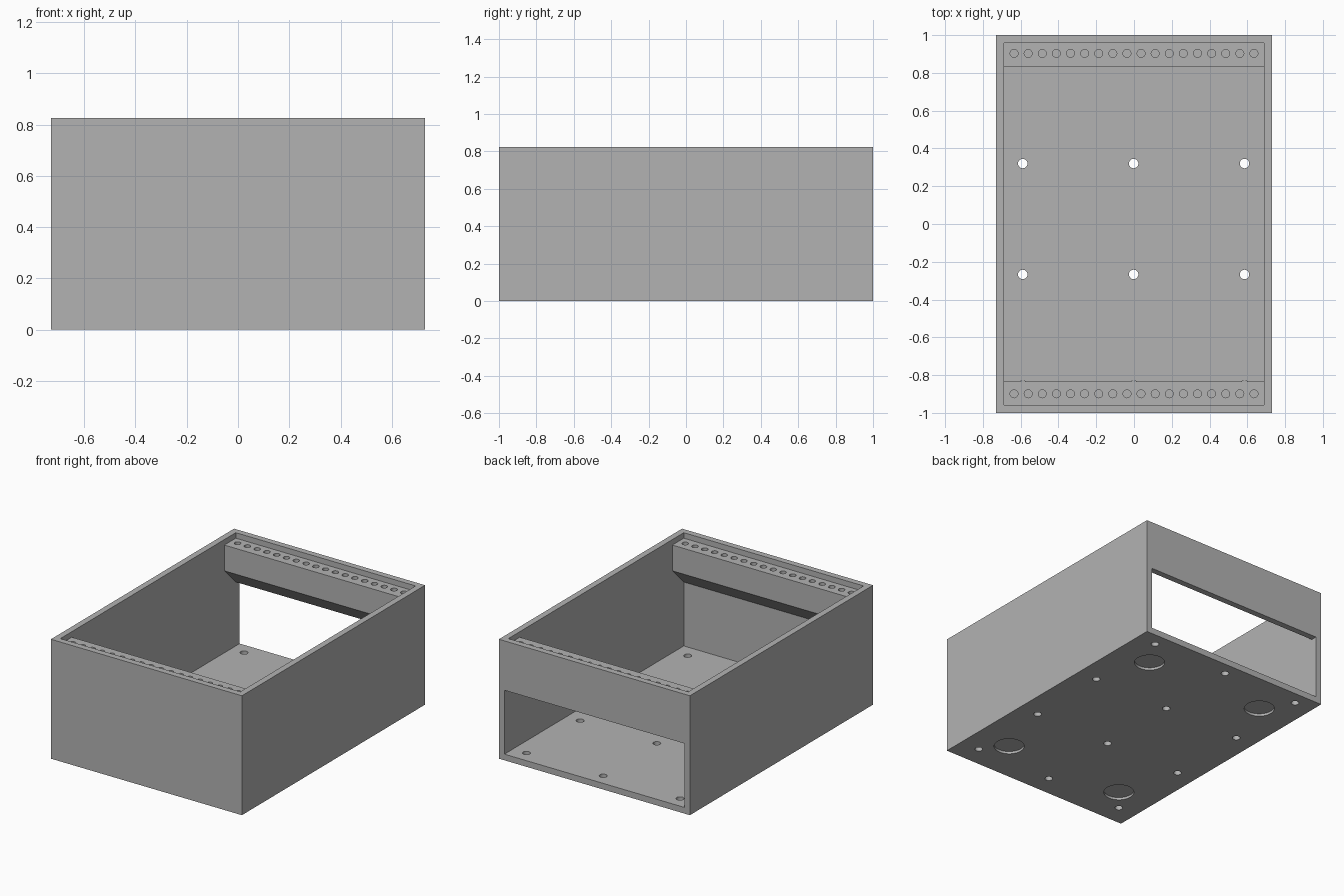
import bpy, bmesh
from mathutils import Matrix, Vector

if "Cube" in bpy.data.objects:
    bpy.data.objects.remove(bpy.data.objects["Cube"])

W, L, H = 0.73, 1.0, 0.825      # half width, half length, height
T = 0.0425                      # wall and floor thickness
OPEN_TOP = 0.484                # top of the back opening
RAIL_TOP, RAIL_LOW, RAIL_IN = 0.787, 0.609, 0.833

grey = bpy.data.materials.new("grey plastic")
grey.diffuse_color = (0.45, 0.45, 0.45, 1)
grey.use_nodes = True
grey.node_tree.nodes["Principled BSDF"].inputs["Base Color"].default_value = grey.diffuse_color


def make(name, bm):
    bmesh.ops.recalc_face_normals(bm, faces=bm.faces)
    me = bpy.data.meshes.new(name)
    bm.to_mesh(me)
    bm.free()
    me.materials.append(grey)
    ob = bpy.data.objects.new(name, me)
    bpy.context.collection.objects.link(ob)
    return ob


def box(name, lo, hi):
    bm = bmesh.new()
    lo, hi = Vector(lo), Vector(hi)
    m = Matrix.Translation((lo + hi) / 2) @ Matrix.Diagonal((*(hi - lo), 1))
    bmesh.ops.create_cube(bm, size=1, matrix=m)
    return make(name, bm)


def cylinders(name, points, r, z0, z1, seg=32):
    bm = bmesh.new()
    for x, y in points:
        bmesh.ops.create_cone(bm, cap_ends=True, segments=seg, radius1=r, radius2=r,
                              depth=z1 - z0,
                              matrix=Matrix.Translation((x, y, (z0 + z1) / 2)))
    return make(name, bm)


def rail(name, side):
    # chamfered bracket profile, let into the walls on three sides
    prof = [(RAIL_IN, RAIL_TOP), (RAIL_IN, RAIL_LOW), (L - T, OPEN_TOP),
            (L - T / 2, OPEN_TOP + 0.02), (L - T / 2, RAIL_TOP)]
    bm = bmesh.new()
    x = W - T / 2
    f = bm.faces.new([bm.verts.new((-x, side * y, z)) for y, z in prof])
    ext = bmesh.ops.extrude_face_region(bm, geom=[f])
    bmesh.ops.translate(bm, vec=(2 * x, 0, 0),
                        verts=[v for v in ext["geom"] if isinstance(v, bmesh.types.BMVert)])
    return make(name, bm)


def combine(target, tool, op):
    mod = target.modifiers.new(tool.name, "BOOLEAN")
    mod.operation, mod.solver, mod.object = op, "EXACT", tool
    dg = bpy.context.evaluated_depsgraph_get()
    me = bpy.data.meshes.new_from_object(target.evaluated_get(dg))
    target.modifiers.clear()
    target.data = me
    bpy.data.objects.remove(tool)


# open-topped case with an opening low in the back wall
case = box("case", (-W, -L, 0), (W, L, H))
combine(case, box("cavity", (-W + T, -L + T, T), (W - T, L - T, H + 0.2)), "DIFFERENCE")
combine(case, box("back_opening", (-W + T, L - 2 * T, T), (W - T, L + 0.2, OPEN_TOP)), "DIFFERENCE")

# mounting rails at front and back
combine(case, rail("front_rail", -1), "UNION")
combine(case, rail("back_rail", 1), "UNION")

# blind screw holes along both rails
row = [(-0.635 + 1.27 * i / 17, y) for i in range(18) for y in (-0.899, 0.903)]
combine(case, cylinders("rail_holes", row, 0.021, RAIL_TOP - 0.1, RAIL_TOP + 0.02, 24), "DIFFERENCE")

# grid of through holes in the floor
grid = [(-0.002 + 0.587 * i, 0.907 - 0.587 * j) for i in (-1, 0, 1) for j in range(4)]
combine(case, cylinders("floor_holes", grid, 0.025, -0.05, T + 0.05), "DIFFERENCE")

# shallow round foot recesses underneath
feet = [(x, y) for x in (-0.46, 0.46) for y in (-0.70, 0.704)]
combine(case, cylinders("foot_recesses", feet, 0.097, -0.05, 0.017, 48), "DIFFERENCE")

bpy.context.view_layer.objects.active = case
case.select_set(True)
bpy.ops.object.shade_smooth_by_angle()
